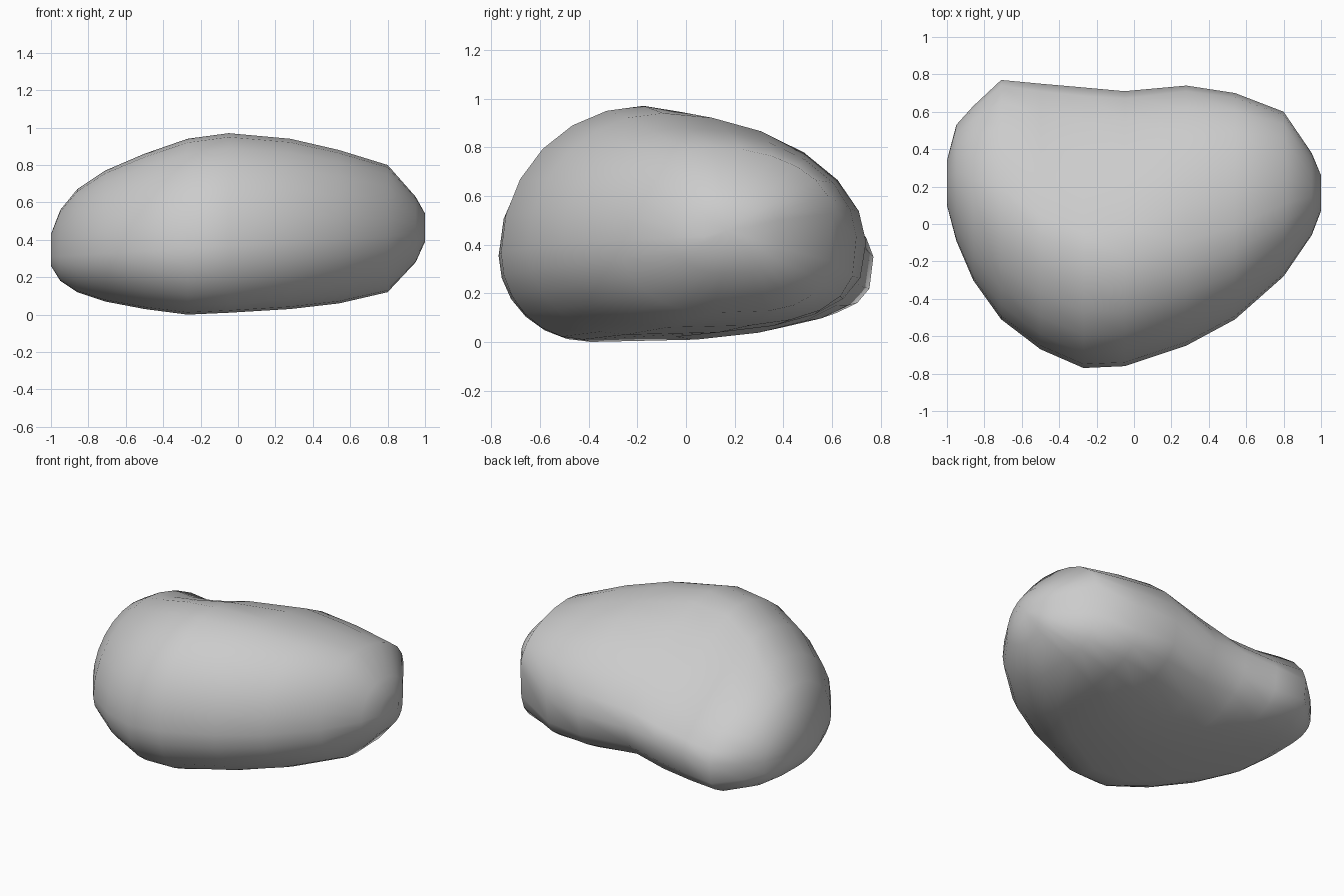
import bpy, bmesh
from math import cos, sin, pi, exp

cube = bpy.data.objects.get("Cube")
if cube:
    bpy.data.objects.remove(cube)

SIDES = 24

# Cross-section stations along the stone:
# x, front y, back y, bottom z, top z, height of the back bulge
STATIONS = [
    (-1.0, .1, .34, .26, .43, .34),
    (-.95, -.09, .53, .18, .56, .34),
    (-.86, -.3, .63, .12, .67, .34),
    (-.71, -.51, .77, .07, .77, .35),
    (-.5, -.67, .75, .03, .86, .37),
    (-.27, -.77, .73, 0, .94, .39),
    (-.05, -.76, .71, .01, .97, .4),
    (.28, -.65, .74, .03, .94, .41),
    (.54, -.51, .7, .06, .88, .43),
    (.8, -.28, .6, .12, .8, .53),
    (.95, -.06, .38, .28, .63, .5),
    (1.0, .07, .26, .39, .54, .47),
]


def power(value, n):
    return abs(value) ** (2 / n)


def section(x, front, back, low, high, back_z):
    """Ring made of four rounded quarters that meet at the widest points."""
    bulk = 1 - x * x
    middle = (front + back) / 2
    top_y = middle - .15 * bulk
    low_y = middle - (.4 - .3 * max(0, x)) * bulk
    front_z = .37 + .06 * x
    # the upper back is hollowed, the lower back grows squarer to both ends
    hollow = 2 - .72 * exp(-((x + .35) / .45) ** 2)
    square = 2.4 + 1.6 * abs(x)
    ring = []
    for i in range(SIDES):
        a = 2 * pi * i / SIDES
        c, s = cos(a), sin(a)
        n = 2 if c < 0 else hollow if s > 0 else square
        side_y, side_z = (back, back_z) if c > 0 else (front, front_z)
        pole_y, pole_z = (top_y, high) if s > 0 else (low_y, low)
        y = pole_y + (side_y - pole_y) * power(c, n)
        z = side_z + (pole_z - side_z) * power(s, n)
        ring.append((x, y, z))
    return ring


# Stone body: loft the rings and close both ends
bm = bmesh.new()
rings = [[bm.verts.new(p) for p in section(*s)] for s in STATIONS]
for a, b in zip(rings, rings[1:]):
    for i in range(SIDES):
        j = (i + 1) % SIDES
        bm.faces.new((a[i], a[j], b[j], b[i]))
for ring in (rings[0], rings[-1]):
    cap = bm.faces.new(ring)
    bmesh.ops.poke(bm, faces=[cap])
bmesh.ops.recalc_face_normals(bm, faces=bm.faces)
for face in bm.faces:
    face.smooth = True

mesh = bpy.data.meshes.new("stone")
bm.to_mesh(mesh)
bm.free()
stone = bpy.data.objects.new("stone", mesh)
bpy.context.collection.objects.link(stone)

# Plain stone grey
grey = bpy.data.materials.new("stone_grey")
grey.use_nodes = True
colour = (.6, .6, .6, 1)
grey.diffuse_color = colour
grey.node_tree.nodes["Principled BSDF"].inputs["Base Color"].default_value = colour
mesh.materials.append(grey)
